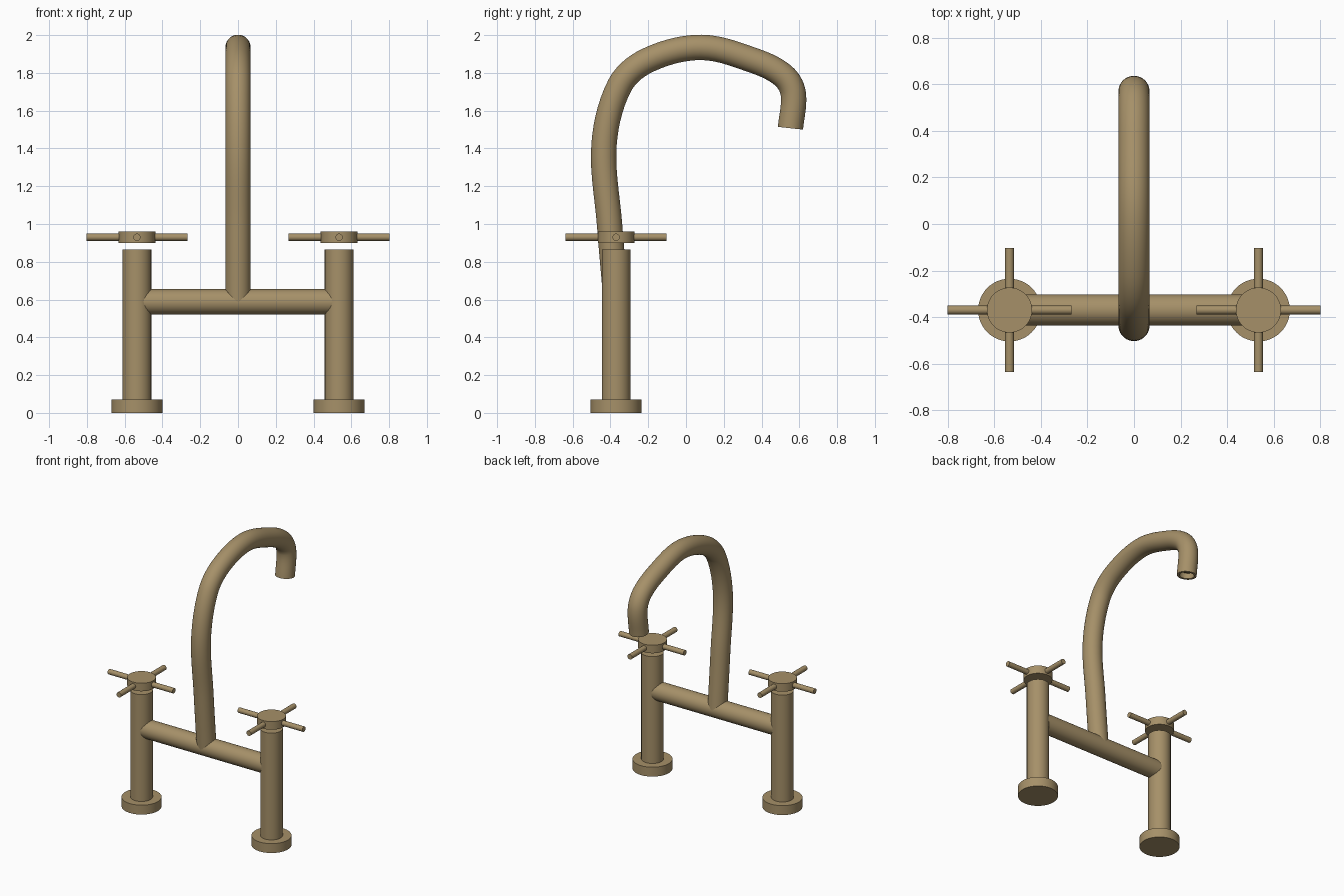
import bpy, bmesh, math
from mathutils import Vector, Matrix
from mathutils.geometry import interpolate_bezier

cube = bpy.data.objects.get("Cube")
if cube:
    bpy.data.objects.remove(cube, do_unlink=True)

brass = bpy.data.materials.new("aged_brass")
brass.use_nodes = True
color = (0.38, 0.28, 0.14, 1)
brass.diffuse_color = color
brass.node_tree.nodes["Principled BSDF"].inputs["Base Color"].default_value = color

Y = -0.37        # depth line shared by posts and bridge
POST_X = 0.535
TUBE = 0.067


def finish(name, bm):
    bmesh.ops.recalc_face_normals(bm, faces=bm.faces)
    mesh = bpy.data.meshes.new(name)
    bm.to_mesh(mesh)
    bm.free()
    mesh.materials.append(brass)
    obj = bpy.data.objects.new(name, mesh)
    bpy.context.collection.objects.link(obj)
    bpy.ops.object.select_all(action='DESELECT')
    obj.select_set(True)
    bpy.context.view_layer.objects.active = obj
    bpy.ops.object.shade_smooth_by_angle(angle=math.radians(35))
    return obj


def rod(name, start, end, radius, sides=48):
    start, end = Vector(start), Vector(end)
    axis = end - start
    bm = bmesh.new()
    turn = axis.to_track_quat('Z', 'Y').to_matrix().to_4x4()
    bmesh.ops.create_cone(bm, cap_ends=True, segments=sides, radius1=radius,
                          radius2=radius, depth=axis.length,
                          matrix=Matrix.Translation((start + end) / 2) @ turn)
    return finish(name, bm)


# Posts, feet and cross handles, one set per side
for side, s in (("left", 1), ("right", -1)):
    x = s * POST_X
    rod(side + "_foot", (x, Y, 0), (x, Y, 0.07), 0.135)
    rod(side + "_post", (x, Y, 0.07), (x, Y, 0.865), 0.076)
    rod(side + "_handle_hub", (x, Y, 0.9), (x, Y, 0.96), 0.097)
    for label, d in (("outer", (s, 0)), ("inner", (-s, 0)),
                     ("front", (0, -1)), ("back", (0, 1))):
        a, b = [(x + d[0] * r, Y + d[1] * r, 0.93) for r in (0.05, 0.267)]
        rod(f"{side}_{label}_handle_arm", a, b, 0.019, 24)

# Bridge pipe between the posts
rod("bridge_pipe", (-POST_X, Y, 0.588), (POST_X, Y, 0.588), TUBE)

# Spout centre line as (y, z), smoothed through the points
path = [Vector((0, y, z)) for y, z in (
    (-0.37, 0.59), (-0.405, 1.0), (-0.434, 1.42), (-0.35, 1.735),
    (-0.2, 1.868), (0.08, 1.935), (0.36, 1.865), (0.515, 1.785),
    (0.568, 1.69), (0.553, 1.507))]


def tangent(i):
    a, b = path[max(i - 1, 0)], path[min(i + 1, len(path) - 1)]
    return (b - a).normalized()


line = []
for i in range(len(path) - 1):
    p, q = path[i], path[i + 1]
    reach = (q - p).length / 3
    line += interpolate_bezier(p, p + tangent(i) * reach,
                               q - tangent(i + 1) * reach, q, 8)[:-1]
line.append(path[-1])

# Sweep the tube, then fold the end inward into a recessed outlet
across = Vector((1, 0, 0))
stations = []
for i, c in enumerate(line):
    t = (line[min(i + 1, len(line) - 1)] - line[max(i - 1, 0)]).normalized()
    stations.append((c, t, TUBE))
tip, t_end, _ = stations[-1]
stations += [(tip, t_end, 0.05), (tip - t_end * 0.04, t_end, 0.05)]

bm = bmesh.new()
rings = []
for c, t, r in stations:
    n = t.cross(across)
    rings.append([bm.verts.new(c + r * (math.cos(a) * across + math.sin(a) * n))
                  for a in (math.tau * k / 40 for k in range(40))])
for a, b in zip(rings, rings[1:]):
    for k in range(40):
        j = (k + 1) % 40
        bm.faces.new((a[k], a[j], b[j], b[k]))
bm.faces.new(rings[0])
bm.faces.new(rings[-1])
finish("spout", bm)
